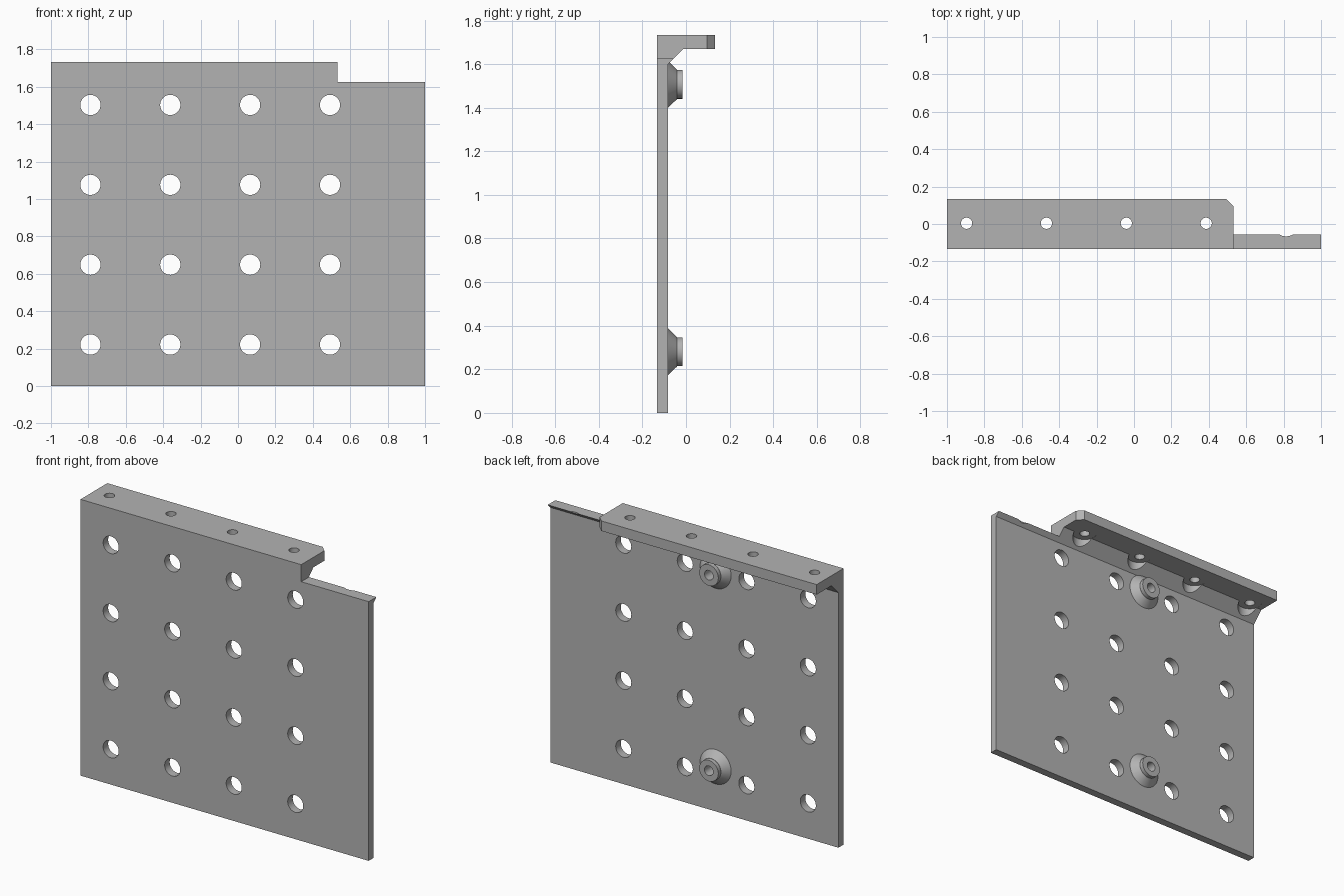
import bpy, bmesh, math
from mathutils import Matrix

old = bpy.data.objects.get("Cube")
if old:
    bpy.data.objects.remove(old, do_unlink=True)

grey = bpy.data.materials.new("plain grey")
grey.use_nodes = True
GREY = (0.45, 0.45, 0.45, 1)
grey.diffuse_color = GREY
grey.node_tree.nodes["Principled BSDF"].inputs["Base Color"].default_value = GREY

PITCH = 0.427
BACK = -0.083          # rear face of the plate
DEPTH = 0.133          # half of the overall depth
TOP = 1.733
UNDER = 1.67           # underside of the flange
STEP_X, STEP_Z = 0.532, 1.626
BOSSES = [(-0.147, 0.28), (-0.147, 1.507)]


def make(name, bm):
    bmesh.ops.recalc_face_normals(bm, faces=bm.faces)
    mesh = bpy.data.meshes.new(name)
    bm.to_mesh(mesh)
    bm.free()
    mesh.materials.append(grey)
    obj = bpy.data.objects.new(name, mesh)
    bpy.context.collection.objects.link(obj)
    return obj


def prism(bm, points, offset):
    face = bm.faces.new([bm.verts.new(p) for p in points])
    new = bmesh.ops.extrude_face_region(bm, geom=[face])["geom"]
    bmesh.ops.translate(bm, vec=offset, verts=[v for v in new if isinstance(v, bmesh.types.BMVert)])


def rod_z(bm, x, y, z0, z1, r):
    bmesh.ops.create_cone(bm, cap_ends=True, segments=48, radius1=r, radius2=r, depth=z1 - z0,
                          matrix=Matrix.Translation((x, y, (z0 + z1) / 2)))


def rod_y(bm, x, z, y0, y1, r0, r1):
    turn = Matrix.Rotation(-math.pi / 2, 4, "X")
    bmesh.ops.create_cone(bm, cap_ends=True, segments=48, radius1=r0, radius2=r1, depth=y1 - y0,
                          matrix=Matrix.Translation((x, (y0 + y1) / 2, z)) @ turn)


def combine(target, name, bm, operation):
    tool = make(name, bm)
    tool.hide_render = True
    mod = target.modifiers.new(name, "BOOLEAN")
    mod.operation, mod.object, mod.solver = operation, tool, "EXACT"
    bpy.context.view_layer.objects.active = target
    bpy.ops.object.modifier_apply(modifier=name)
    bpy.data.objects.remove(tool, do_unlink=True)


# Plate with top flange and angled web, extruded sideways
bm = bmesh.new()
section = [(-DEPTH, 0), (BACK, 0), (BACK, 1.6), (BACK + 0.07, UNDER),
           (DEPTH, UNDER), (DEPTH, TOP), (-DEPTH, TOP)]
prism(bm, [(-1, y, z) for y, z in section], (2, 0, 0))
bracket = make("bracket_plate", bm)

# Step at the left end of the flange
bm = bmesh.new()
bmesh.ops.create_cube(bm, size=1, matrix=Matrix.Translation((STEP_X + 0.5, 0, STEP_Z + 0.5)))
combine(bracket, "step_cutter", bm, "DIFFERENCE")

# Clipped rear corner of the flange
bm = bmesh.new()
c = 0.037
corner = [(STEP_X - c - 0.1, DEPTH + 0.1), (STEP_X + 0.1, DEPTH - c - 0.1), (STEP_X + 0.1, DEPTH + 0.1)]
prism(bm, [(x, y, 1.65) for x, y in corner], (0, 0, 0.2))
combine(bracket, "corner_cutter", bm, "DIFFERENCE")

# Screw head pockets in the web, continuing past the step
bm = bmesh.new()
for i in range(5):
    rod_z(bm, -0.895 + i * PITCH, 0.004, 1.59, UNDER + 0.001, 0.07)
combine(bracket, "pocket_cutter", bm, "DIFFERENCE")

# Flange screw holes and the grid of plate holes
bm = bmesh.new()
for i in range(4):
    rod_z(bm, -0.895 + i * PITCH, 0.004, 1.64, 1.8, 0.03)
    for j in range(4):
        rod_y(bm, -0.789 + i * PITCH, 0.222 + j * PITCH, -0.2, -0.02, 0.054, 0.054)
combine(bracket, "hole_cutter", bm, "DIFFERENCE")

# Rear bosses: flared base, short collar, blind hole
for x, z in BOSSES:
    bm = bmesh.new()
    rod_y(bm, x, z, BACK - 0.01, -0.041, 0.118, 0.067)
    combine(bracket, "boss_flare", bm, "UNION")
    bm = bmesh.new()
    rod_y(bm, x, z, -0.06, -0.016, 0.066, 0.066)
    combine(bracket, "boss_collar", bm, "UNION")
    bm = bmesh.new()
    rod_y(bm, x, z, -0.09, 0.02, 0.03, 0.03)
    combine(bracket, "boss_hole", bm, "DIFFERENCE")

bpy.ops.object.select_all(action="DESELECT")
bracket.select_set(True)
bpy.context.view_layer.objects.active = bracket
bpy.ops.object.shade_smooth_by_angle(angle=math.radians(30))
